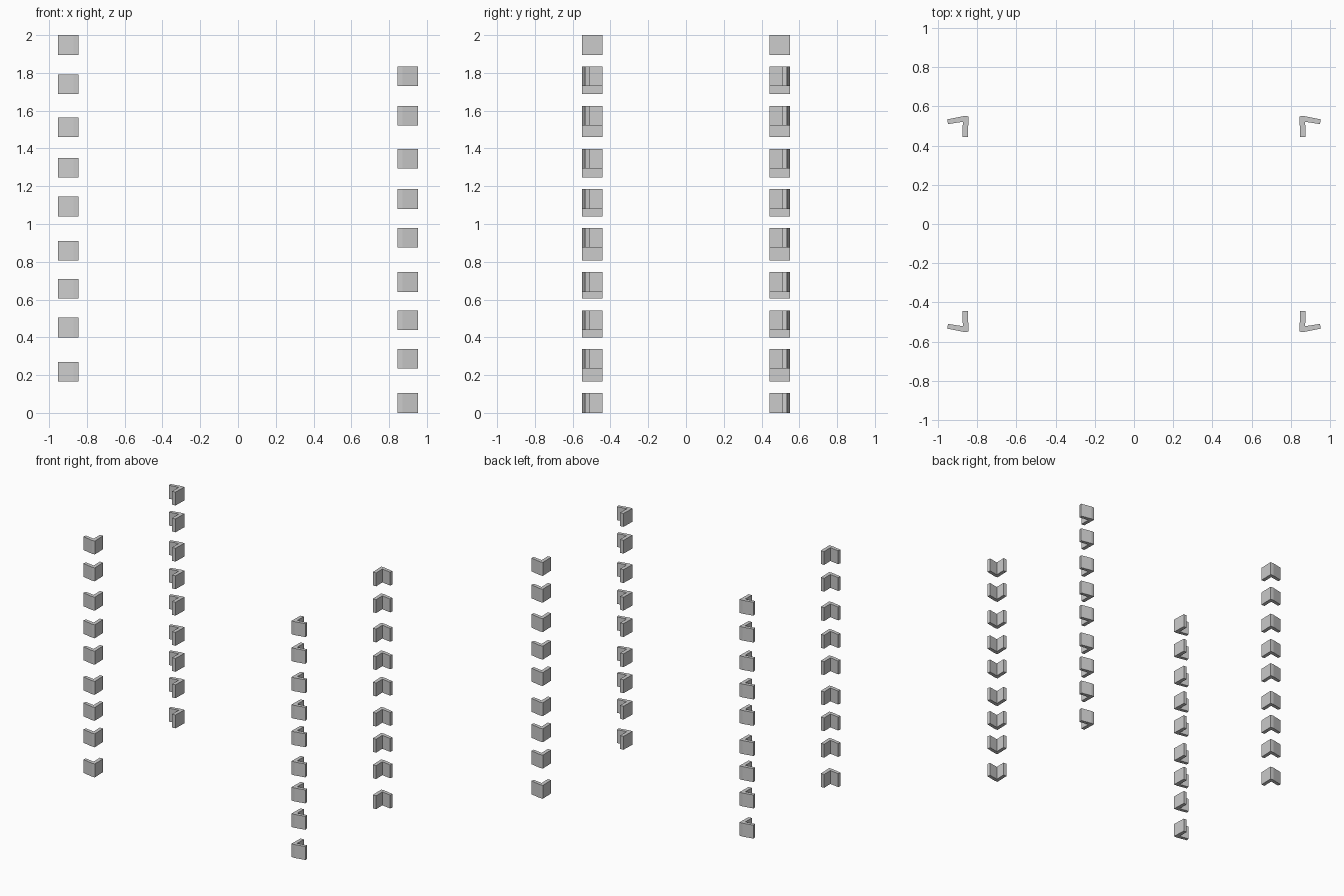
import bpy
import bmesh

if "Cube" in bpy.data.objects:
    bpy.data.objects.remove(bpy.data.objects["Cube"])

# Plan of one L-shaped bracket (distance from centre in x, y)
PLAN = [(0.845, 0.55), (0.848, 0.443), (0.876, 0.443), (0.874, 0.522),
        (0.949, 0.51), (0.954, 0.534), (0.87, 0.551)]
HEIGHT = 0.104

# Bottom heights of the brackets on the lower (right) side
LEVELS = [0.0, 0.234, 0.439, 0.641, 0.875, 1.08, 1.294, 1.522, 1.73]
LEFT_LIFT = 2.0 - HEIGHT - LEVELS[-1]


def bracket_column(name, sx, sy, lift):
    bm = bmesh.new()
    for z in LEVELS:
        base = bm.faces.new([bm.verts.new((sx * x, sy * y, z + lift)) for x, y in PLAN])
        top = bmesh.ops.extrude_face_region(bm, geom=[base])["geom"]
        bmesh.ops.translate(bm, vec=(0, 0, HEIGHT),
                            verts=[v for v in top if isinstance(v, bmesh.types.BMVert)])
    bmesh.ops.recalc_face_normals(bm, faces=bm.faces[:])
    mesh = bpy.data.meshes.new(name)
    bm.to_mesh(mesh)
    bm.free()
    bpy.context.collection.objects.link(bpy.data.objects.new(name, mesh))


# Four columns of brackets, the left pair raised above the right pair
for side, sx, lift in (("left", -1, LEFT_LIFT), ("right", 1, 0.0)):
    for end, sy in (("front", -1), ("back", 1)):
        bracket_column(f"{end}_{side}_brackets", sx, sy, lift)
